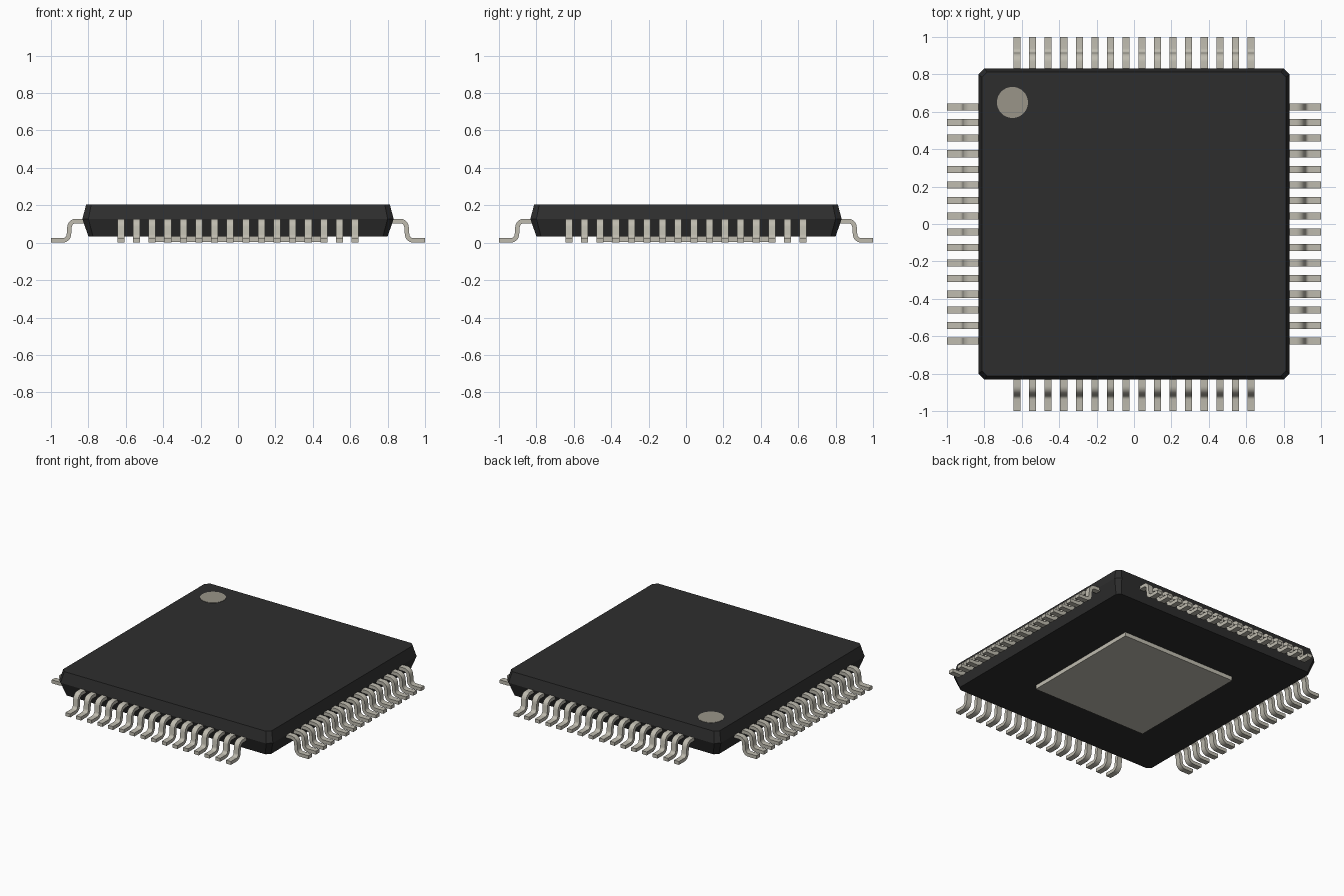
import bpy
import bmesh
import math
from mathutils import Matrix, Vector

cube = bpy.data.objects.get("Cube")
if cube:
    bpy.data.objects.remove(cube, do_unlink=True)


def material(name, rgb):
    mat = bpy.data.materials.new(name)
    mat.use_nodes = True
    mat.diffuse_color = (*rgb, 1)
    node = next(n for n in mat.node_tree.nodes if n.type == "BSDF_PRINCIPLED")
    node.inputs["Base Color"].default_value = (*rgb, 1)
    return mat


def finish(bm, name, mat):
    bmesh.ops.recalc_face_normals(bm, faces=bm.faces)
    mesh = bpy.data.meshes.new(name)
    bm.to_mesh(mesh)
    bm.free()
    mesh.materials.append(mat)
    obj = bpy.data.objects.new(name, mesh)
    bpy.context.collection.objects.link(obj)
    return obj


def loft(bm, rings):
    """Skin equal-length rings of points and cap both ends."""
    loops = [[bm.verts.new(p) for p in ring] for ring in rings]
    n = len(loops[0])
    for a, b in zip(loops, loops[1:]):
        for i in range(n):
            j = (i + 1) % n
            bm.faces.new((a[i], a[j], b[j], b[i]))
    bm.faces.new(loops[0][::-1])
    bm.faces.new(loops[-1])


def chamfered_square(half, cut, z):
    corner = [(half, half - cut), (half - cut, half)]
    return [Matrix.Rotation(k * math.pi / 2, 3, "Z") @ Vector((x, y, z))
            for k in range(4) for x, y in corner]


plastic = material("black plastic", (0.027, 0.027, 0.027))
metal = material("tinned metal", (0.52, 0.50, 0.43))
marking = material("grey marking", (0.32, 0.30, 0.25))

# Moulded body: widest at the parting line
bm = bmesh.new()
loft(bm, [chamfered_square(0.80, 0.025, 0.033),
          chamfered_square(0.832, 0.032, 0.128),
          chamfered_square(0.812, 0.027, 0.203)])
finish(bm, "body", plastic)

# Exposed pad under the body
bm = bmesh.new()
bmesh.ops.create_cube(bm, size=1, matrix=Matrix.Translation((0, 0, 0.021))
                      @ Matrix.Diagonal((0.89, 0.89, 0.032, 1)))
finish(bm, "thermal_pad", metal)

# Round marker for the first pin
bm = bmesh.new()
bmesh.ops.create_cone(bm, cap_ends=True, segments=48, radius1=0.083,
                      radius2=0.083, depth=0.004,
                      matrix=Matrix.Translation((-0.65, 0.65, 0.203)))
finish(bm, "pin_one_marker", marking)

# Gull-wing lead: centre line with two rounded bends
WIDTH, THICK, PITCH, COUNT = 0.038, 0.024, 0.0835, 16
BEND, STEPS, TILT = 0.034, 6, math.radians(86)
HIGH, LOW = 0.116, THICK / 2
path = [(0.80, HIGH, 0.0)]
for i in range(STEPS + 1):
    a = TILT * i / STEPS
    path.append((0.867 + BEND * math.sin(a), HIGH - BEND * (1 - math.cos(a)), a))
for i in range(STEPS + 1):
    a = TILT * (1 - i / STEPS)
    path.append((0.938 - BEND * math.sin(a), LOW + BEND * (1 - math.cos(a)), a))
path.append((1.0, LOW, 0.0))


def lead_rings(y):
    rings = []
    for x, z, a in path:
        nx, nz = math.sin(a) * THICK / 2, math.cos(a) * THICK / 2
        rings.append([Vector((x + s * nx, y + t * WIDTH / 2, z + s * nz))
                      for s, t in ((1, 1), (1, -1), (-1, -1), (-1, 1))])
    return rings


# One row of leads on each of the four sides
for k, side in enumerate(("left", "back", "right", "front")):
    bm = bmesh.new()
    for i in range(COUNT):
        loft(bm, lead_rings((i - (COUNT - 1) / 2) * PITCH))
    bm.transform(Matrix.Rotation(k * math.pi / 2, 4, "Z"))
    leads = finish(bm, side + "_leads", metal)
    bpy.ops.object.select_all(action="DESELECT")
    leads.select_set(True)
    bpy.context.view_layer.objects.active = leads
    bpy.ops.object.shade_smooth_by_angle(angle=math.radians(35))
